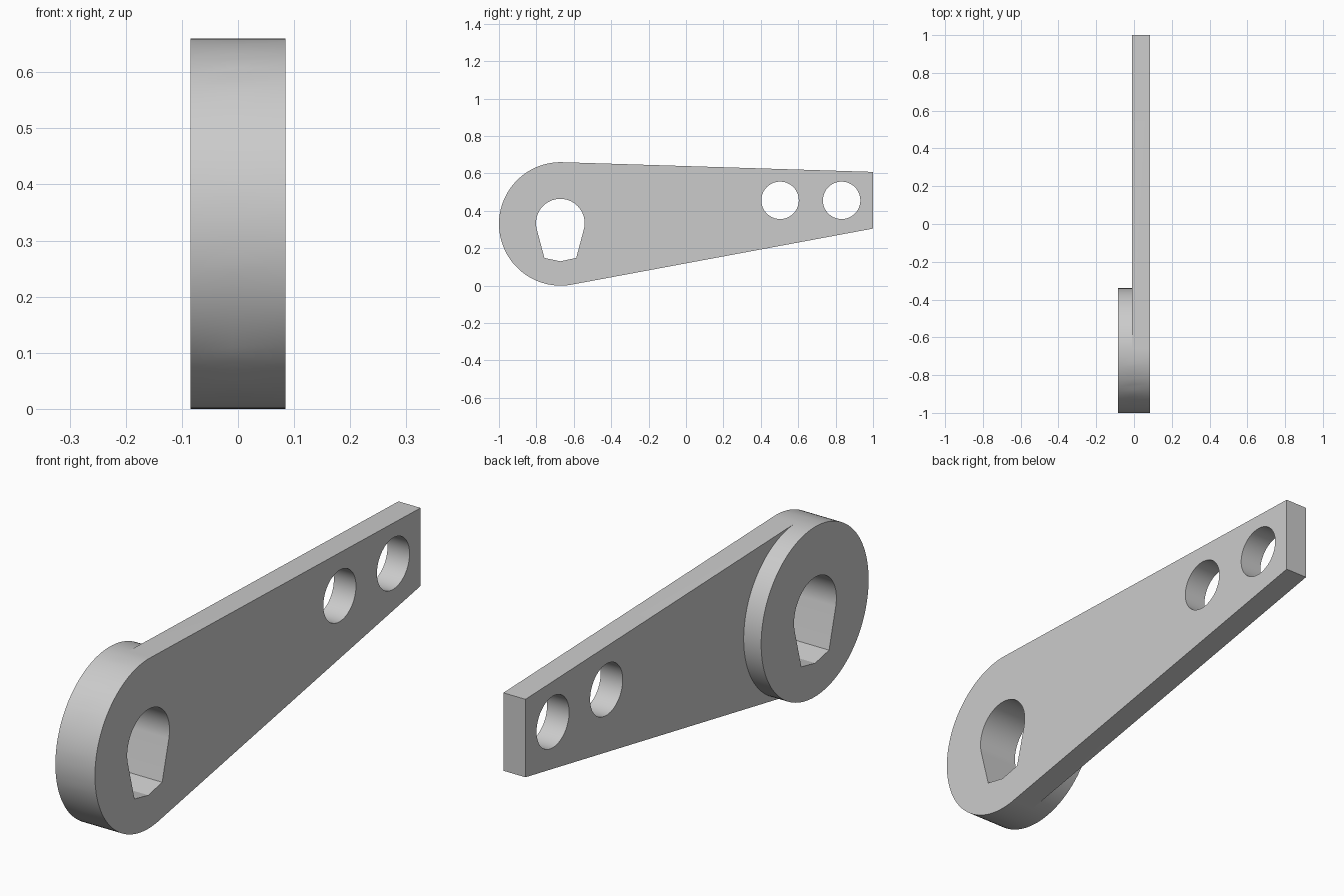
import bpy, bmesh
from math import radians, sin, cos

cube = bpy.data.objects.get("Cube")
if cube:
    bpy.data.objects.remove(cube)

grey = bpy.data.materials.new("plain grey")
grey.use_nodes = True
colour = (0.6, 0.6, 0.6, 1)
grey.diffuse_color = colour
grey.node_tree.nodes["Principled BSDF"].inputs["Base Color"].default_value = colour


def arc(cy, cz, r, start=0, end=360, step=3):
    """Points in the YZ plane from start up to (not including) end, in degrees."""
    return [(cy + r * cos(radians(a)), cz + r * sin(radians(a)))
            for a in range(start, end, step)]


def prism(name, outline, x0, x1):
    """Extrude a YZ outline along X."""
    bm = bmesh.new()
    face = bm.faces.new([bm.verts.new((x0, y, z)) for y, z in outline])
    out = bmesh.ops.extrude_face_region(bm, geom=[face], use_keep_orig=True)
    moved = [v for v in out["geom"] if isinstance(v, bmesh.types.BMVert)]
    bmesh.ops.translate(bm, verts=moved, vec=(x1 - x0, 0, 0))
    bmesh.ops.recalc_face_normals(bm, faces=bm.faces)
    mesh = bpy.data.meshes.new(name)
    bm.to_mesh(mesh)
    bm.free()
    mesh.materials.append(grey)
    obj = bpy.data.objects.new(name, mesh)
    bpy.context.collection.objects.link(obj)
    return obj


def combine(target, tool, operation):
    """Apply a boolean and discard the tool."""
    mod = target.modifiers.new(operation, 'BOOLEAN')
    mod.operation = operation
    mod.solver = 'EXACT'
    mod.object = tool
    bpy.context.view_layer.objects.active = target
    bpy.ops.object.modifier_apply(modifier=mod.name)
    bpy.data.objects.remove(tool)


HUB = (-0.67, 0.33)
RADIUS = 0.33
BACK, STEP, FRONT = -0.085, -0.01, 0.085

# Tapered arm: hub arc between its tangent points, then the square tip
arm = prism("lever_arm", arc(*HUB, RADIUS, 87, 283) + [(1, 0.305), (1, 0.608)],
            STEP, FRONT)

# Round boss on the back of the hub
combine(arm, prism("hub_boss", arc(*HUB, RADIUS), BACK, STEP), 'UNION')

# Keyed shaft hole: round top, tapering sides, shallow pointed base
keyhole = arc(-0.672, 0.334, 0.13, -14, 195, 4) + [
    (-0.757, 0.148), (-0.672, 0.13), (-0.587, 0.148)]
combine(arm, prism("shaft_cutter", keyhole, -0.2, 0.2), 'DIFFERENCE')

# Two round holes near the tip
for y in (0.503, 0.832):
    combine(arm, prism("hole_cutter", arc(y, 0.456, 0.1), -0.2, 0.2), 'DIFFERENCE')

# Smooth the round walls, keep the edges crisp
bpy.ops.object.select_all(action='DESELECT')
arm.select_set(True)
bpy.context.view_layer.objects.active = arm
bpy.ops.object.shade_smooth_by_angle(angle=radians(12))
